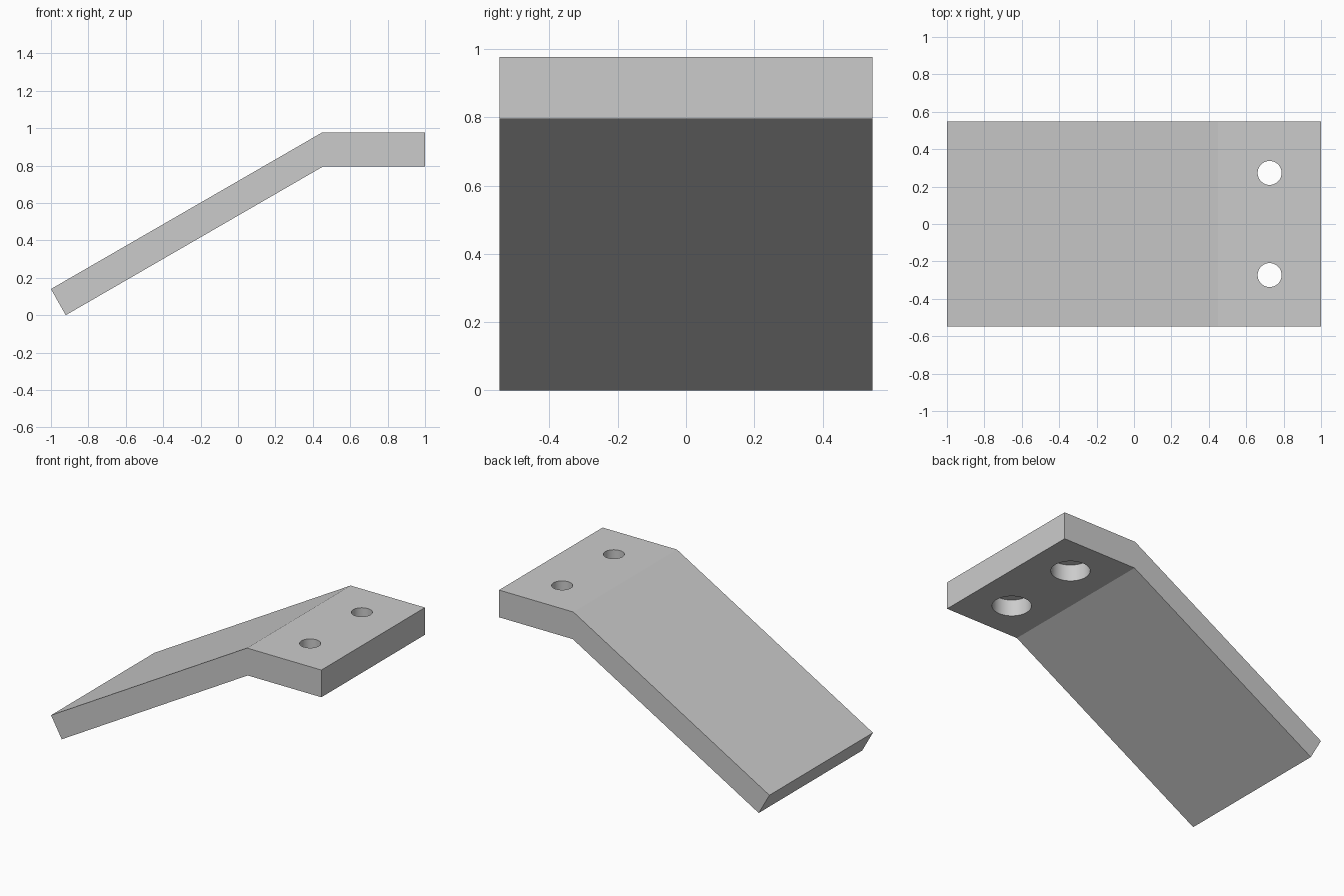
import bpy
import math

if "Cube" in bpy.data.objects:
    bpy.data.objects.remove(bpy.data.objects["Cube"])

HALF_WIDTH = 0.547
TOP, UNDER = 0.977, 0.795
HOLE_X, HOLE_Y = 0.725, 0.273
HOLE_R, BORE_R, BORE_DEPTH = 0.064, 0.118, 0.109

grey = bpy.data.materials.new("light grey")
grey.diffuse_color = (0.6, 0.6, 0.6, 1)
grey.use_nodes = True
grey.node_tree.nodes["Principled BSDF"].inputs["Base Color"].default_value = grey.diffuse_color

# Bent plate: side profile extruded along y
profile = [(-0.921, 0), (0.455, UNDER), (1, UNDER), (1, TOP), (0.45, TOP), (-1, 0.14)]
n = len(profile)
verts = [(x, y, z) for y in (-HALF_WIDTH, HALF_WIDTH) for x, z in profile]
faces = [tuple(range(n)), tuple(reversed(range(n, 2 * n)))]
faces += [(i, i + n, (i + 1) % n + n, (i + 1) % n) for i in range(n)]
mesh = bpy.data.meshes.new("bent_plate")
mesh.from_pydata(verts, [], faces)
mesh.materials.append(grey)
plate = bpy.data.objects.new("bent_plate", mesh)
bpy.context.collection.objects.link(plate)


def cut_cylinder(name, radius, y, z0, z1):
    """Cut a vertical round hole through the plate between two heights."""
    bpy.ops.mesh.primitive_cylinder_add(vertices=64, radius=radius, depth=z1 - z0,
                                        location=(HOLE_X, y, (z0 + z1) / 2))
    cutter = bpy.context.object
    cutter.name = name
    cutter.hide_render = True
    cutter.data.materials.append(grey)
    bpy.ops.object.select_all(action='DESELECT')
    plate.select_set(True)
    bpy.context.view_layer.objects.active = plate
    mod = plate.modifiers.new(name, 'BOOLEAN')
    mod.operation = 'DIFFERENCE'
    mod.solver = 'EXACT'
    mod.object = cutter
    bpy.ops.object.modifier_apply(modifier=mod.name)
    bpy.data.objects.remove(cutter, do_unlink=True)


# Bolt holes, counterbored from the underside
for y in (-HOLE_Y, HOLE_Y):
    cut_cylinder("counterbore_cutter", BORE_R, y, UNDER - 0.1, UNDER + BORE_DEPTH)
    cut_cylinder("bolt_hole_cutter", HOLE_R, y, UNDER - 0.1, TOP + 0.1)

# Round hole walls smooth, plate edges sharp
bpy.ops.object.select_all(action='DESELECT')
plate.select_set(True)
bpy.context.view_layer.objects.active = plate
bpy.ops.object.shade_smooth_by_angle(angle=math.radians(20))
